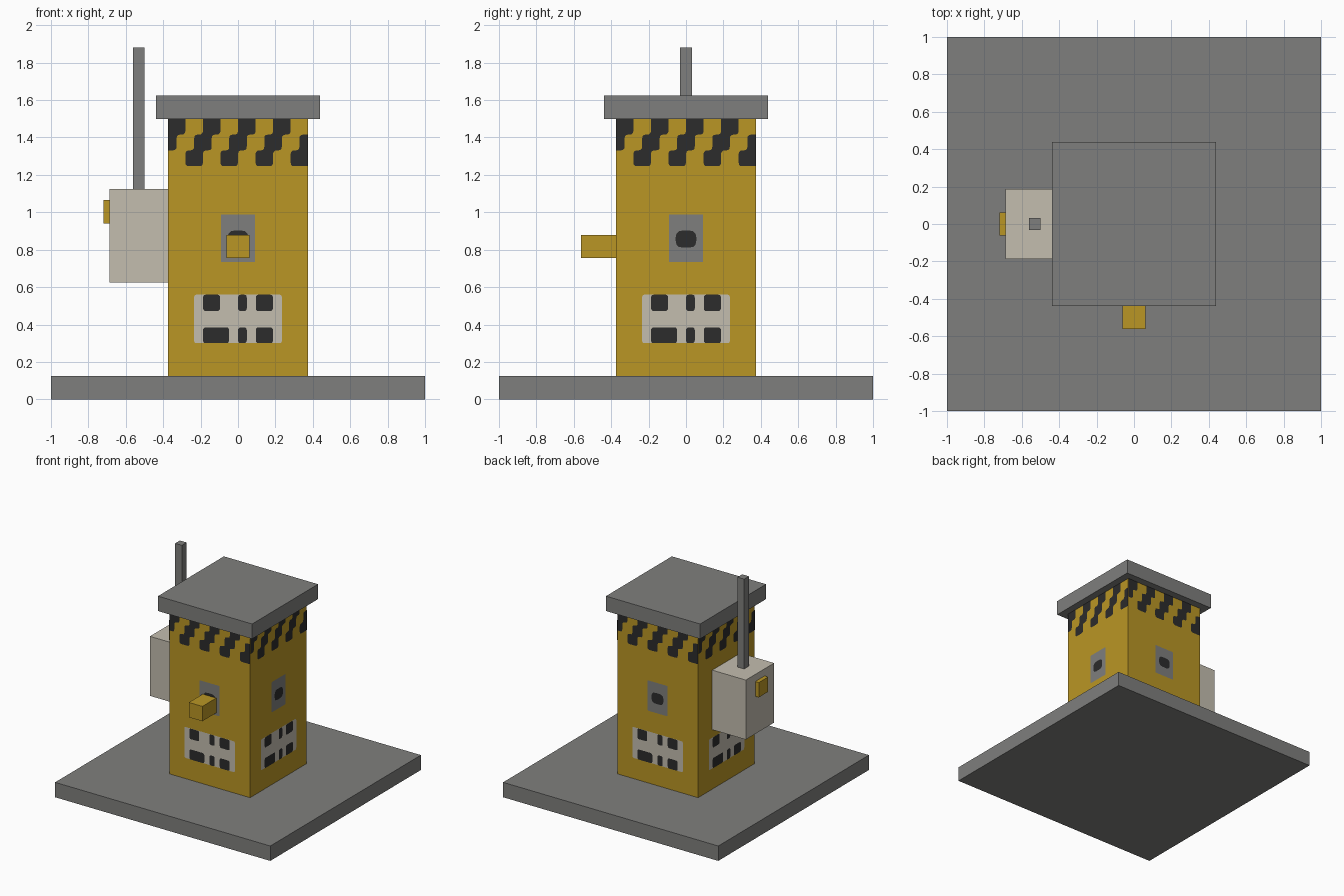
import bpy
import bmesh
import math
from mathutils import Matrix, Vector

cube = bpy.data.objects.get("Cube")
if cube:
    bpy.data.objects.remove(cube, do_unlink=True)


def material(name, rgb):
    m = bpy.data.materials.new(name)
    m.use_nodes = True
    m.diffuse_color = (*rgb, 1)
    m.node_tree.nodes["Principled BSDF"].inputs["Base Color"].default_value = (*rgb, 1)
    return m


grey = material("concrete grey", (0.212, 0.212, 0.205))
yellow = material("warning yellow", (0.491, 0.305, 0.018))
beige = material("pale beige", (0.55, 0.51, 0.43))
black = material("soft black", (0.025, 0.025, 0.025))

HALF = 0.375          # half width of the tower
TOP = 1.5             # top of the tower wall


def finish(name, bm, mat):
    mesh = bpy.data.meshes.new(name)
    bm.to_mesh(mesh)
    bm.free()
    mesh.materials.append(mat)
    obj = bpy.data.objects.new(name, mesh)
    bpy.context.collection.objects.link(obj)
    return obj


def box(name, mat, x, y, z):
    """Box spanning the given (low, high) ranges."""
    bm = bmesh.new()
    size = [b - a for a, b in (x, y, z)]
    mid = [(a + b) / 2 for a, b in (x, y, z)]
    bmesh.ops.create_cube(bm, size=1, matrix=Matrix.Translation(mid) @ Matrix.Diagonal((*size, 1)))
    return finish(name, bm, mat)


def rounded(points, radius):
    """Round the corners of an outline, keeping those on the wall edges square."""
    pts = [Vector(p) for i, p in enumerate(points) if p != points[i - 1]]
    out = []
    for i, p in enumerate(pts):
        if abs(p.x) > HALF - 0.001 or p.y > TOP - 0.001:
            out.append(p)
            continue
        ends = []
        for q in (pts[i - 1], pts[(i + 1) % len(pts)]):
            d = q - p
            ends.append(p + d.normalized() * min(radius, d.length * 0.49))
        a, b = ends
        for t in (0, 0.33, 0.67, 1):
            out.append(a * (1 - t) ** 2 + p * 2 * t * (1 - t) + b * t * t)
    return out


def rect(u0, u1, z0, z1):
    return [(u0, z0), (u1, z0), (u1, z1), (u0, z1)]


def decal(name, mat, outlines, radius, lift, turns):
    """Thin painted plates repeated on the chosen walls of the tower."""
    bm = bmesh.new()
    for turn in turns:
        rot = Matrix.Rotation(turn * math.pi / 2, 4, "Z")
        for outline in outlines:
            bm.faces.new([bm.verts.new(rot @ Vector((p.x, -HALF - lift, p.y)))
                          for p in rounded(outline, radius)])
    return finish(name, bm, mat)


# Main blocks
box("base_slab", grey, (-1, 1), (-1, 1), (0, 0.125))
box("tower", yellow, (-HALF, HALF), (-HALF, HALF), (0.125, TOP))
box("roof_slab", grey, (-0.4375, 0.4375), (-0.4375, 0.4375), (TOP, 1.625))
box("front_spout", yellow, (-0.0625, 0.0625), (-0.5625, -HALF), (0.755, 0.88))

# Side cabinet with mast and knob
box("side_cabinet", beige, (-0.6875, -HALF), (-0.1875, 0.1875), (0.625, 1.125))
box("mast", grey, (-0.5625, -0.5), (-0.03125, 0.03125), (1.125, 1.88))
box("cabinet_knob", yellow, (-0.72, -0.6875), (-0.0625, 0.0625), (0.94, 1.065))

# Stepped hazard stripes
step = HALF / 8
row = 0.0845
stripes = []
for k in range(5):
    left, right = [], []
    for r in range(3):
        start = -HALF + (4 * k - r) * step
        u0 = max(-HALF, start)
        u1 = min(HALF, start + 2 * step)
        if u1 - u0 > 0.001:
            high, low = TOP - r * row, TOP - (r + 1) * row
            left += [(u0, high), (u0, low)]
            right += [(u1, high), (u1, low)]
    stripes.append(left + right[::-1])
decal("hazard_stripes", black, stripes, 0.02, 0.002, range(4))

# Lower panels with dark openings
decal("lower_panels", beige, [rect(-0.235, 0.235, 0.3, 0.56)], 0.015, 0.002, range(4))
columns = [(0, 0.047), (0.095, 0.187)]
openings = [rect(-0.187, -0.096, 0.472, 0.56), rect(-0.187, -0.048, 0.3, 0.385)]
for u0, u1 in columns:
    openings += [rect(u0, u1, 0.472, 0.56), rect(u0, u1, 0.3, 0.385)]
decal("panel_openings", black, openings, 0.016, 0.004, range(4))

# Round windows on grey plates, on the walls without the cabinet
decal("window_plates", grey, [rect(-0.092, 0.092, 0.733, 0.988)], 0.006, 0.002, range(3))
decal("window_holes", black, [rect(-0.055, 0.055, 0.812, 0.902)], 0.035, 0.004, range(3))
